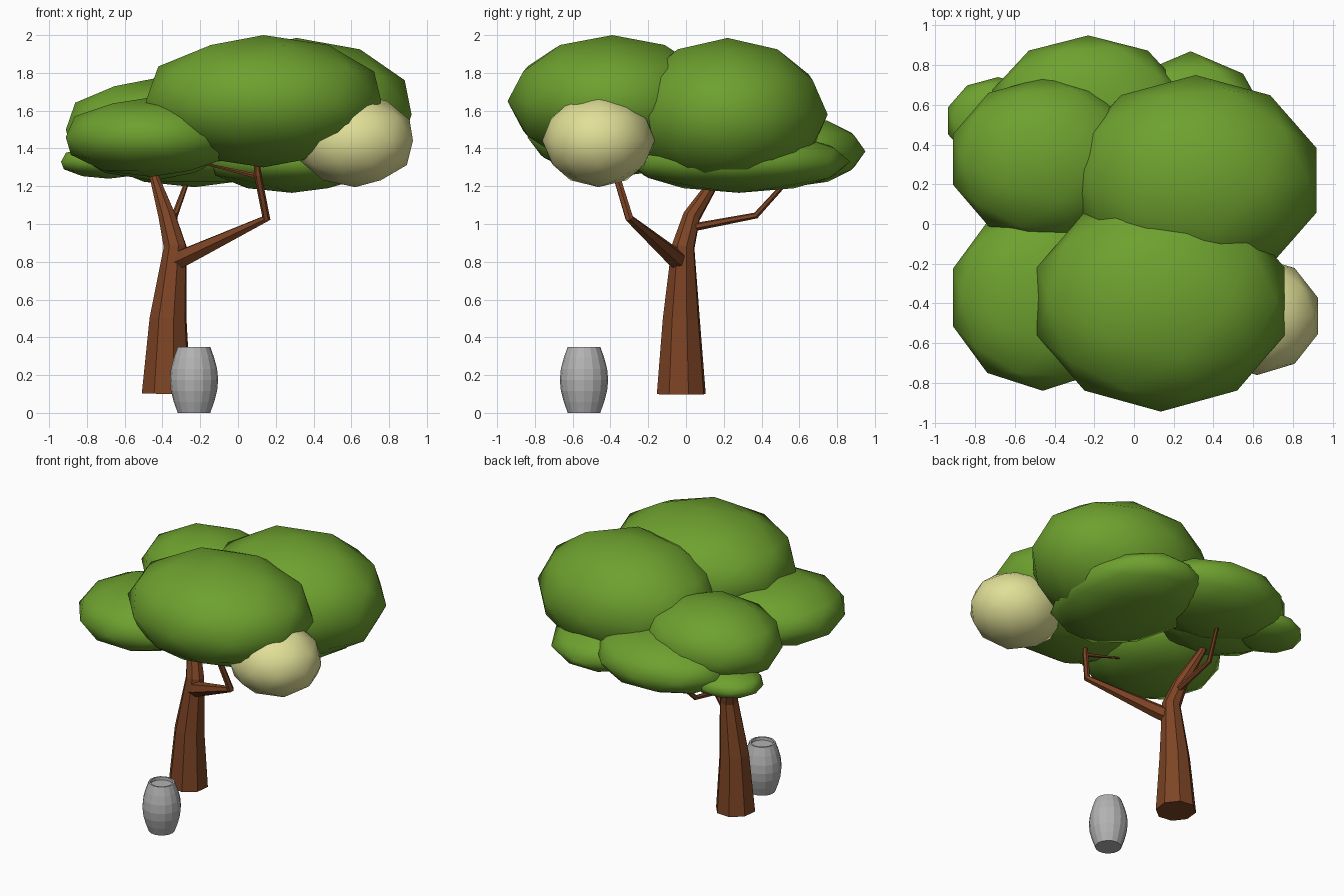
import bpy, bmesh, math
from mathutils import Vector

if "Cube" in bpy.data.objects:
    bpy.data.objects.remove(bpy.data.objects["Cube"])


def material(name, rgb):
    m = bpy.data.materials.new(name)
    m.diffuse_color = (*rgb, 1)
    m.use_nodes = True
    m.node_tree.nodes["Principled BSDF"].inputs["Base Color"].default_value = m.diffuse_color
    return m


GREEN = material("leaf green", (0.155, 0.355, 0.028))
YELLOW = material("pale yellow", (0.75, 0.74, 0.31))
BROWN = material("bark brown", (0.205, 0.058, 0.018))
GREY = material("barrel grey", (0.45, 0.45, 0.45))


def add_object(name, bm, mat, smooth=False):
    bmesh.ops.recalc_face_normals(bm, faces=bm.faces)
    for f in bm.faces:
        f.smooth = smooth
    mesh = bpy.data.meshes.new(name)
    bm.to_mesh(mesh)
    bm.free()
    mesh.materials.append(mat)
    ob = bpy.data.objects.new(name, mesh)
    bpy.context.collection.objects.link(ob)
    return ob


def blob(name, centre, radii, mat):
    """Squashed low-poly icosphere, smooth shaded."""
    bm = bmesh.new()
    bmesh.ops.create_icosphere(bm, subdivisions=2, radius=1)
    for v in bm.verts:
        v.co = Vector(c + r * k for c, r, k in zip(centre, radii, v.co))
    return add_object(name, bm, mat, True)


def tube(name, path, sides):
    """Faceted tapered limb through (x, y, z, radius) points."""
    bm = bmesh.new()
    pts = [Vector(p[:3]) for p in path]
    axis, rings = Vector((0.3, -1, 0.1)), []
    for i, p in enumerate(pts):
        t = Vector((0, 0, 0))
        if i:
            t += (p - pts[i - 1]).normalized()
        if i < len(pts) - 1:
            t += (pts[i + 1] - p).normalized()
        t.normalize()
        axis = (axis - t * axis.dot(t)).normalized()
        side = t.cross(axis)
        angles = [math.tau * k / sides for k in range(sides)]
        rings.append([bm.verts.new(p + path[i][3] * (axis * math.cos(a) + side * math.sin(a)))
                      for a in angles])
    for a, b in zip(rings, rings[1:]):
        for k in range(sides):
            j = (k + 1) % sides
            bm.faces.new((a[k], a[j], b[j], b[k]))
    bm.faces.new(rings[0])
    bm.faces.new(rings[-1])
    return add_object(name, bm, BROWN)


def lathe(name, profile, centre, sides, mat):
    """Faceted solid of revolution from (radius, z) points, capped at both ends."""
    bm = bmesh.new()
    rings = [[bm.verts.new((centre[0] + r * math.cos(math.tau * k / sides),
                            centre[1] + r * math.sin(math.tau * k / sides), z))
              for k in range(sides)] for r, z in profile]
    for a, b in zip(rings, rings[1:]):
        for k in range(sides):
            j = (k + 1) % sides
            bm.faces.new((a[k], a[j], b[j], b[k]))
    bm.faces.new(rings[0])
    bm.faces.new(rings[-1])
    return add_object(name, bm, mat)


# Leaf canopy: centre and radii of each clump
clumps = {
    "front_clump": ((0.135, -0.39, 1.65), (0.655, 0.555, 0.35)),
    "back_right_clump": ((0.31, 0.22, 1.58), (0.64, 0.53, 0.405)),
    "back_left_clump": ((-0.445, 0.325, 1.50), (0.49, 0.415, 0.27)),
    "front_left_clump": ((-0.46, -0.37, 1.46), (0.475, 0.47, 0.21)),
    "low_back_clump": ((-0.23, 0.55, 1.385), (0.51, 0.40, 0.19)),
    "low_right_clump": ((0.285, 0.28, 1.33), (0.45, 0.59, 0.165)),
    "small_left_clump": ((-0.685, 0.52, 1.33), (0.265, 0.22, 0.09)),
}
for name, (c, r) in clumps.items():
    blob(name, c, r, GREEN)

# Hive ball hanging under the right of the canopy
blob("hive_ball", (0.62, -0.463, 1.442), (0.322, 0.298, 0.247), YELLOW)

# Trunk and branches
tube("trunk", [(-0.38, -0.025, 0.10, 0.135), (-0.37, -0.025, 0.50, 0.102),
               (-0.333, -0.015, 0.88, 0.063), (-0.375, 0.03, 1.04, 0.048),
               (-0.44, 0.16, 1.24, 0.027), (-0.47, 0.24, 1.38, 0.015)], 8)
tube("right_branch", [(-0.36, -0.01, 0.79, 0.055), (-0.27, -0.07, 0.83, 0.05),
                      (0.15, -0.30, 1.03, 0.023), (0.105, -0.37, 1.26, 0.02),
                      (0.10, -0.38, 1.32, 0.014)], 6)
tube("thin_twig", [(0.11, -0.36, 1.25, 0.014), (-0.16, -0.34, 1.315, 0.006)], 5)
tube("back_branch", [(-0.35, 0.0, 0.975, 0.022), (-0.335, 0.37, 1.045, 0.017),
                     (-0.275, 0.52, 1.21, 0.013), (-0.25, 0.56, 1.28, 0.01)], 6)

# Barrel with a bulging side and a slightly sunken lid
side = [(0.086 + 0.042 * math.sin(math.pi * i / 6), 0.35 * i / 6) for i in range(7)]
lathe("barrel", side + [(0.074, 0.35), (0.072, 0.33)], (-0.233, -0.54), 16, GREY)
